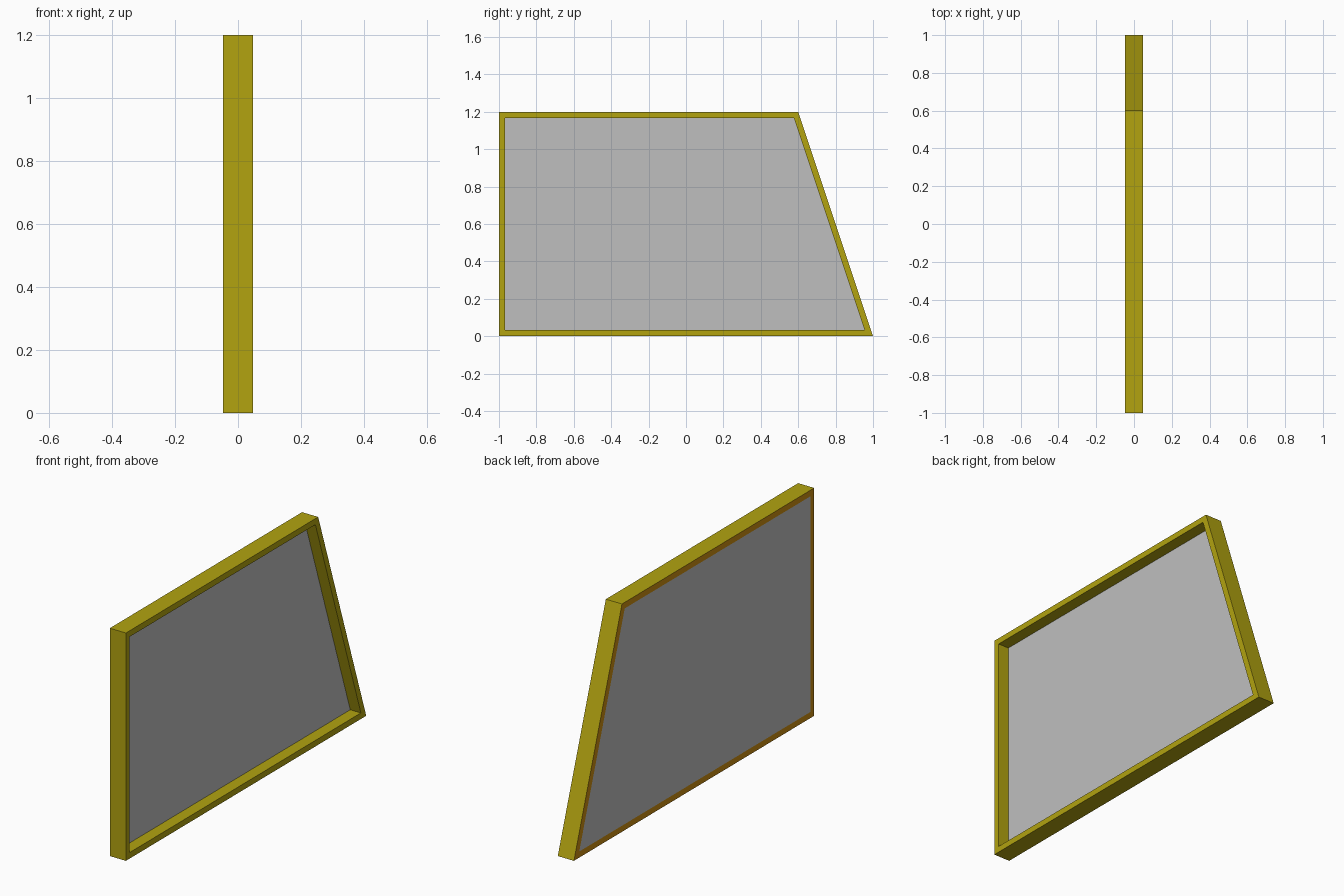
import bpy
import bmesh

cube = bpy.data.objects.get("Cube")
if cube:
    bpy.data.objects.remove(cube, do_unlink=True)

HALF = 0.047      # half the frame depth
RIM = 0.032       # frame bar width
PANEL = 0.032     # panel thickness
OUTLINE = [(-1, 0), (1, 0), (0.6, 1.2), (-1, 1.2)]   # (y, z)


def material(name, color):
    mat = bpy.data.materials.new(name)
    mat.use_nodes = True
    mat.diffuse_color = (*color, 1)
    mat.node_tree.nodes["Principled BSDF"].inputs["Base Color"].default_value = (*color, 1)
    return mat


def prism(outline, x0, x1):
    """Extrude a (y, z) outline from x0 to x1."""
    bm = bmesh.new()
    face = bm.faces.new([bm.verts.new((x0, y, z)) for y, z in outline])
    new = bmesh.ops.extrude_face_region(bm, geom=[face], use_keep_orig=True)["geom"]
    verts = [g for g in new if isinstance(g, bmesh.types.BMVert)]
    bmesh.ops.translate(bm, verts=verts, vec=(x1 - x0, 0, 0))
    bmesh.ops.recalc_face_normals(bm, faces=bm.faces)
    return bm


def finish(bm, name, mats):
    bmesh.ops.recalc_face_normals(bm, faces=bm.faces)
    mesh = bpy.data.meshes.new(name)
    bm.to_mesh(mesh)
    bm.free()
    for mat in mats:
        mesh.materials.append(mat)
    bpy.context.collection.objects.link(bpy.data.objects.new(name, mesh))


yellow = material("olive yellow", (0.445, 0.366, 0.005))
orange = material("dark orange", (0.597, 0.27, 0.006))
grey = material("light grey", (0.521, 0.521, 0.521))

# Frame: inset both sides and bridge the openings
bm = prism(OUTLINE, -HALF, HALF)
sides = [f for f in bm.faces if abs(f.normal.x) > 0.9]
bmesh.ops.inset_individual(bm, faces=sides, thickness=RIM, use_even_offset=True)
opening = [(v.co.y, v.co.z) for f in sides if f.normal.x < 0 for v in f.verts]
loops = [e for f in sides for e in f.edges]
bmesh.ops.delete(bm, geom=sides, context="FACES_ONLY")
bmesh.ops.bridge_loops(bm, edges=loops)
bmesh.ops.recalc_face_normals(bm, faces=bm.faces)
for f in bm.faces:
    f.material_index = 1 if f.normal.x < -0.9 else 0   # back rim
finish(bm, "frame", [yellow, orange])

# Panel: fills the opening, flush with the back rim
finish(prism(opening, -HALF, PANEL - HALF), "panel", [grey])
